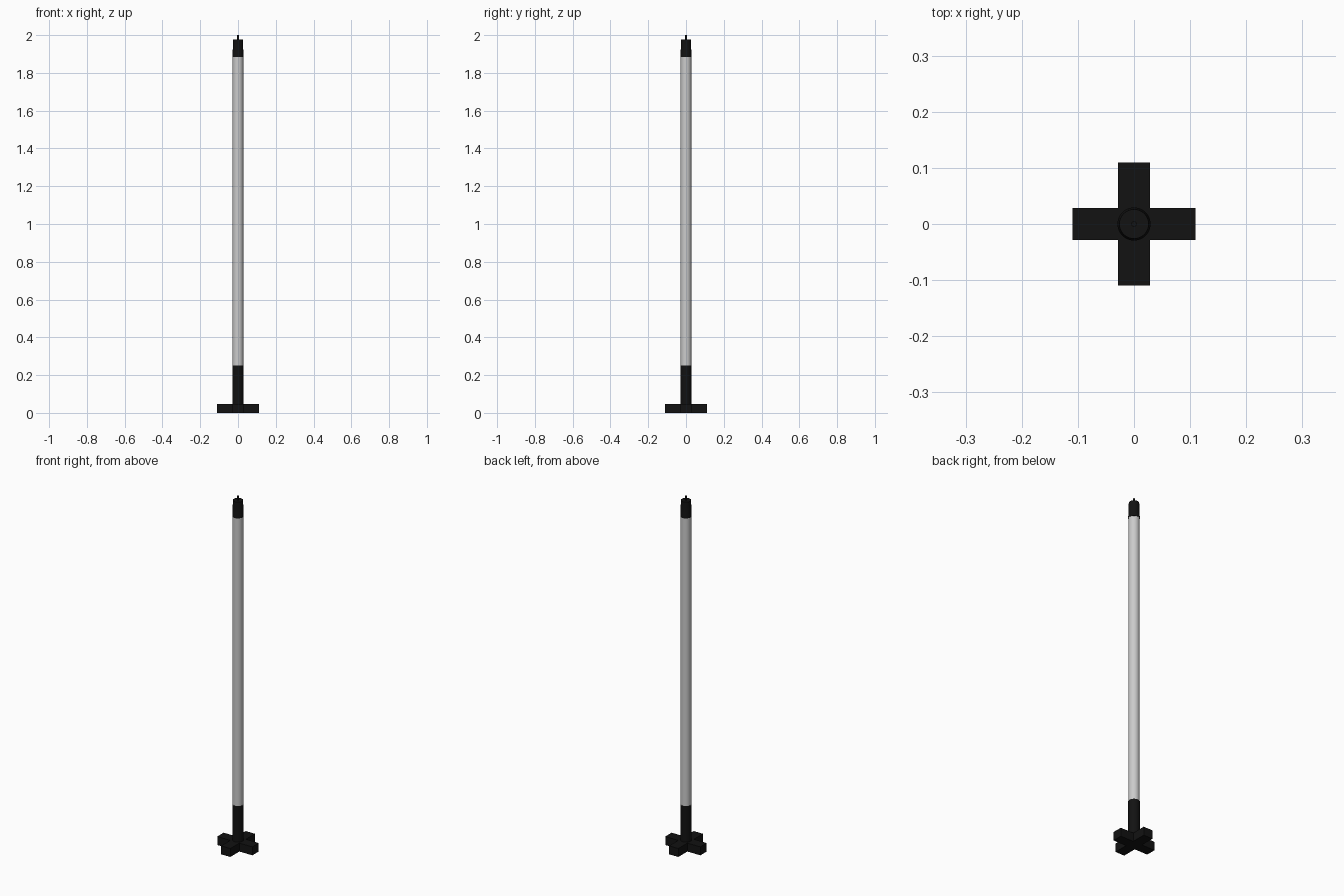
import bpy, bmesh, math

if "Cube" in bpy.data.objects:
    bpy.data.objects.remove(bpy.data.objects["Cube"])

black = bpy.data.materials.new("black_plastic")
black.diffuse_color = (0.006, 0.006, 0.006, 1)
black.use_nodes = True
black.node_tree.nodes["Principled BSDF"].inputs["Base Color"].default_value = black.diffuse_color


def lathe(name, profile, mat=None, sides=32):
    """Solid of revolution from (radius, z) points, capped at both ends."""
    bm = bmesh.new()
    rings = [[bm.verts.new((r * math.cos(2 * math.pi * i / sides),
                            r * math.sin(2 * math.pi * i / sides), z))
              for i in range(sides)] for r, z in profile]
    for a, b in zip(rings, rings[1:]):
        for i in range(sides):
            j = (i + 1) % sides
            bm.faces.new((a[i], a[j], b[j], b[i]))
    bm.faces.new(rings[0][::-1])
    bm.faces.new(rings[-1])
    return finish(name, bm, mat)


def finish(name, bm, mat):
    me = bpy.data.meshes.new(name)
    bm.to_mesh(me)
    bm.free()
    ob = bpy.data.objects.new(name, me)
    bpy.context.collection.objects.link(ob)
    if mat:
        me.materials.append(mat)
    bpy.ops.object.select_all(action='DESELECT')
    ob.select_set(True)
    bpy.context.view_layer.objects.active = ob
    bpy.ops.object.shade_smooth_by_angle(angle=math.radians(30))
    return ob


# Cross-shaped foot: a plus outline extruded upwards
L, W, H = 0.11, 0.0285, 0.048
bm = bmesh.new()
outline = []
for k in range(4):
    c, s = round(math.cos(k * math.pi / 2)), round(math.sin(k * math.pi / 2))
    for x, y in ((L, -W), (L, W), (W, W)):
        outline.append(bm.verts.new((x * c - y * s, x * s + y * c, 0)))
face = bm.faces.new(outline)
top = bmesh.ops.extrude_face_region(bm, geom=[face], use_keep_orig=True)
bmesh.ops.translate(bm, vec=(0, 0, H),
                    verts=[v for v in top["geom"] if isinstance(v, bmesh.types.BMVert)])
bmesh.ops.recalc_face_normals(bm, faces=bm.faces)
finish("cross_foot", bm, black)

# Collar, long tube, tapered end cap and thin tip pin
lathe("lower_collar", [(0.0295, 0.03), (0.0295, 0.252)], black)
lathe("tube", [(0.0285, 0.24), (0.0285, 1.89)])
lathe("end_cap", [(0.0295, 1.885), (0.0295, 1.895), (0.0285, 1.90), (0.0262, 1.976)], black)
lathe("tip_pin", [(0.005, 1.97), (0.005, 2.0)], black, sides=16)
